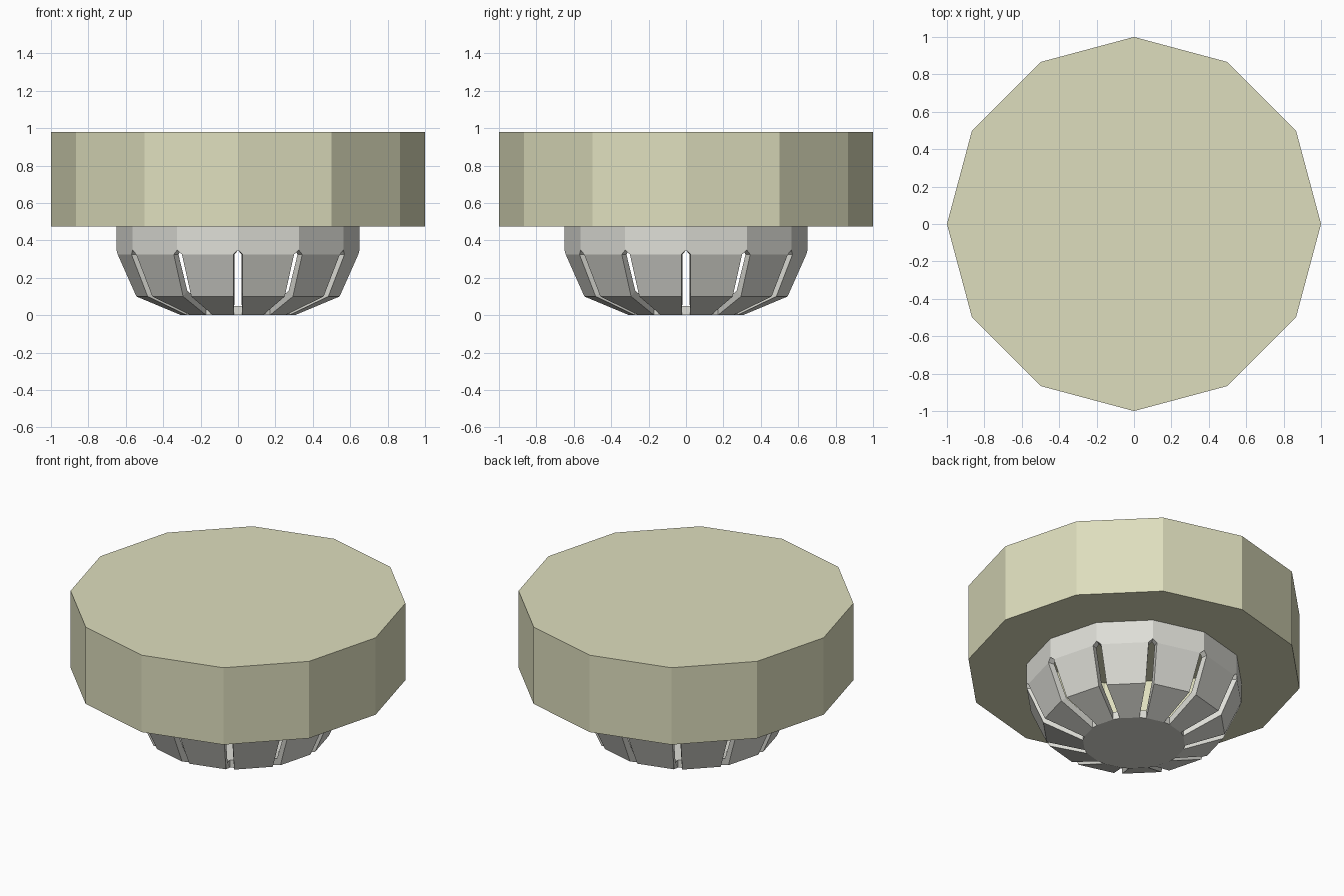
import bpy, bmesh, math
from mathutils import Vector

if "Cube" in bpy.data.objects:
    bpy.data.objects.remove(bpy.data.objects["Cube"])

N = 12

def material(name, rgb):
    m = bpy.data.materials.new(name)
    m.diffuse_color = (*rgb, 1)
    m.use_nodes = True
    m.node_tree.nodes["Principled BSDF"].inputs["Base Color"].default_value = m.diffuse_color
    return m

def finish(bm, name, mat):
    bmesh.ops.remove_doubles(bm, verts=bm.verts, dist=0.0005)
    bmesh.ops.recalc_face_normals(bm, faces=bm.faces)
    me = bpy.data.meshes.new(name)
    bm.to_mesh(me)
    bm.free()
    me.materials.append(mat)
    ob = bpy.data.objects.new(name, me)
    bpy.context.collection.objects.link(ob)
    return ob

def corner(k, r, z):
    a = 2 * math.pi * k / N
    return Vector((r * math.cos(a), r * math.sin(a), z))

def face(bm, pts):
    bm.faces.new([bm.verts.new(p) for p in pts])

cream = material("pale_olive_cream", (0.73, 0.73, 0.51))
grey = material("light_warm_grey", (0.73, 0.73, 0.68))

# hollow twelve-sided cap: top, side walls and an underside ring
bm = bmesh.new()
for k in range(N):
    prof = [(0.62, 0.475), (1.0, 0.475), (1.0, 0.98)]
    for (r0, z0), (r1, z1) in zip(prof, prof[1:]):
        face(bm, [corner(k, r0, z0), corner(k + 1, r0, z0),
                  corner(k + 1, r1, z1), corner(k, r1, z1)])
face(bm, [corner(k, 1.0, 0.98) for k in range(N)])
finish(bm, "cap", cream)

# slotted basket: each sector is a folded panel pulled back from its corners
OUTER = [(0.31, 0.0), (0.55, 0.10), (0.65, 0.325)]
INNER = [(0.31, 0.05), (0.515, 0.13), (0.61, 0.325)]
TIP, RIM = 0.348, 0.475

def edge_pts(k, r, z, shift):
    a, b = corner(k, r, z), corner(k + 1, r, z)
    d = (b - a).normalized() * shift
    return a + d, b - d

bm = bmesh.new()
discs = {0.0: [], 0.05: []}
ends = []
for k in range(N):
    sides = []
    for prof, shift in ((OUTER, 0.026), (INNER, 0.019)):
        rows = [edge_pts(k, r, z, shift if i else 0.022) for i, (r, z) in enumerate(prof)]
        for lo, hi in zip(rows, rows[1:]):
            face(bm, [lo[0], lo[1], hi[1], hi[0]])
        r = prof[-1][0]
        tips = (corner(k, r, TIP), corner(k + 1, r, TIP))
        top = (corner(k, r, RIM), corner(k + 1, r, RIM))
        face(bm, [rows[-1][0], rows[-1][1], tips[1], top[1], top[0], tips[0]])
        discs[prof[0][1]] += list(rows[0])
        sides.append(rows + [tips])
        ends.append(top)
    # slot flanks and pointed slot tops
    out, inn = sides
    for i in range(len(out) - 1):
        for s in (0, 1):
            face(bm, [out[i][s], out[i + 1][s], inn[i + 1][s], inn[i][s]])
    # rim
    o, n = ends[-2], ends[-1]
    face(bm, [o[0], o[1], n[1], n[0]])

# floor plate with the slot end walls
lower, upper = discs[0.0], discs[0.05]
face(bm, lower)
face(bm, upper)
for i in range(1, 2 * N, 2):
    j = (i + 1) % (2 * N)
    face(bm, [lower[i], lower[j], upper[j], upper[i]])
finish(bm, "slotted_basket", grey)
